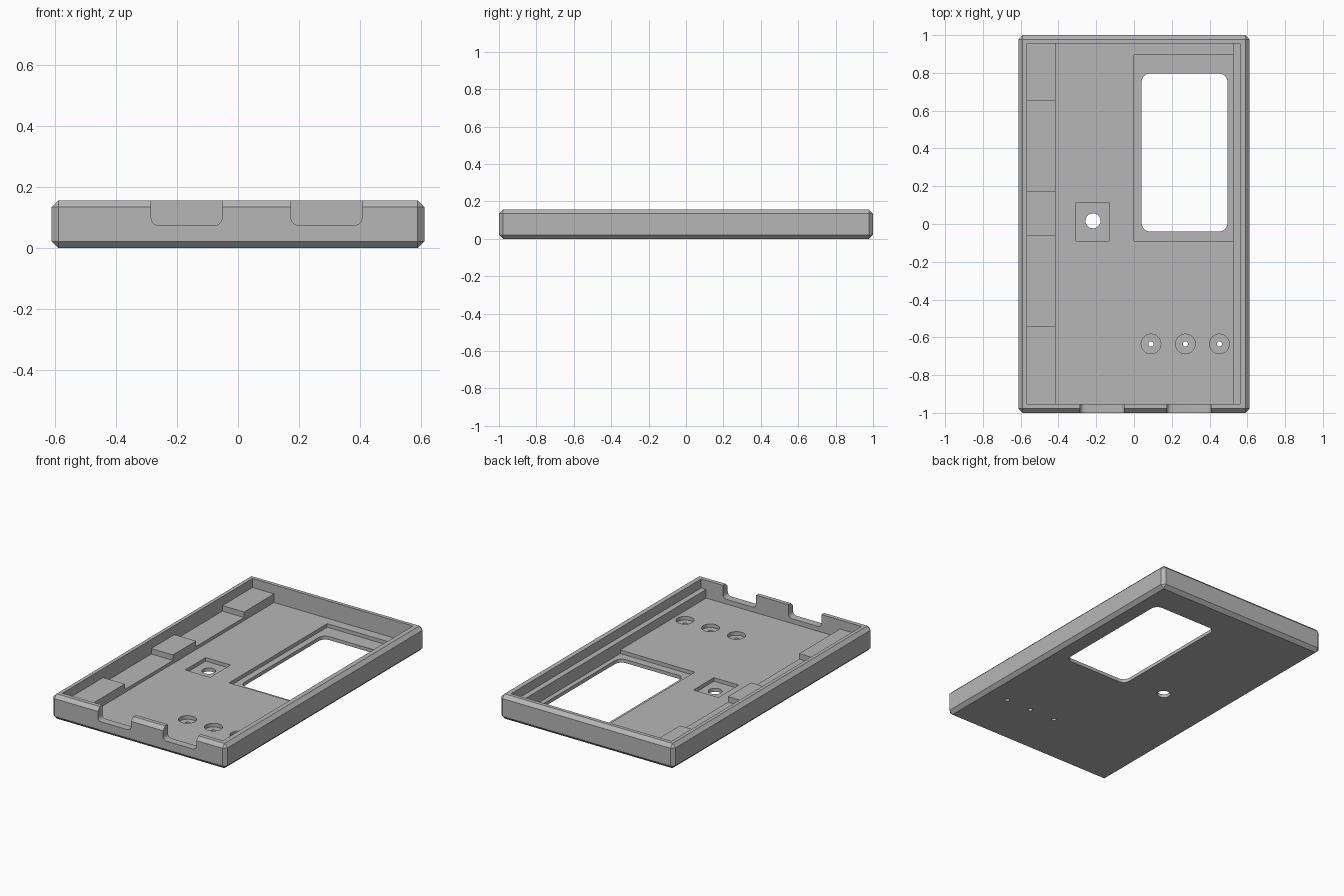
import bpy, bmesh, math
from mathutils import Vector

cube = bpy.data.objects.get("Cube")
if cube:
    bpy.data.objects.remove(cube, do_unlink=True)

grey = bpy.data.materials.new("light grey plastic")
grey.use_nodes = True
GREY = (0.47, 0.47, 0.47, 1)
grey.diffuse_color = GREY
grey.node_tree.nodes["Principled BSDF"].inputs["Base Color"].default_value = GREY


def finish(name, bm):
    mesh = bpy.data.meshes.new(name)
    bmesh.ops.recalc_face_normals(bm, faces=bm.faces)
    bm.to_mesh(mesh)
    bm.free()
    mesh.materials.append(grey)
    obj = bpy.data.objects.new(name, mesh)
    bpy.context.collection.objects.link(obj)
    return obj


def box(name, x, y, z, bevel=0, axis=None, segments=1):
    """Box from ranges; bevels all edges, or only those along one axis."""
    bm = bmesh.new()
    bmesh.ops.create_cube(bm, size=1)
    for v in bm.verts:
        v.co = Vector([(r[0] + r[1]) / 2 + c * (r[1] - r[0])
                       for c, r in zip(v.co, (x, y, z))])
    if bevel:
        edges = [e for e in bm.edges if axis is None
                 or abs((e.verts[0].co - e.verts[1].co).normalized()[axis]) > 0.9]
        bmesh.ops.bevel(bm, geom=edges, offset=bevel, segments=segments,
                        profile=0.5, affect='EDGES')
    return finish(name, bm)


def cylinder(name, x, y, z, radius):
    bm = bmesh.new()
    bmesh.ops.create_cone(bm, cap_ends=True, segments=32, radius1=radius,
                          radius2=radius, depth=z[1] - z[0])
    bmesh.ops.translate(bm, verts=bm.verts, vec=(x, y, (z[0] + z[1]) / 2))
    return finish(name, bm)


def cut(target, cutter):
    """Apply a boolean difference and discard the cutter."""
    mod = target.modifiers.new("cut", 'BOOLEAN')
    mod.operation, mod.solver, mod.object = 'DIFFERENCE', 'EXACT', cutter
    graph = bpy.context.evaluated_depsgraph_get()
    mesh = bpy.data.meshes.new_from_object(target.evaluated_get(graph))
    target.modifiers.clear()
    target.data = mesh
    bpy.data.objects.remove(cutter, do_unlink=True)


FLOOR, SEAT, POCKET, TOP = 0.045, 0.1, 0.022, 0.157
ABOVE = 0.3
THROUGH = (-0.1, ABOVE)

# Chamfered tray with its hollow
shell = box("case_shell", (-0.612, 0.612), (-1, 1), (0, TOP), bevel=0.022)
cut(shell, box("hollow", (-0.567, 0.56), (-0.952, 0.955), (FLOOR, ABOVE)))

# Display pocket and rounded window
cut(shell, box("display_pocket", (0, 0.525), (-0.09, 0.895), (POCKET, ABOVE)))
cut(shell, box("window", (0.04, 0.495), (-0.04, 0.797), THROUGH,
               bevel=0.045, axis=2, segments=6))

# Square button pocket and its round hole
cut(shell, box("button_pocket", (-0.308, -0.133), (-0.09, 0.115), (POCKET, ABOVE)))
cut(shell, cylinder("button_hole", -0.217, 0.017, THROUGH, 0.04))

# Row of three counterbored pin holes
for x in (0.09, 0.272, 0.452):
    cut(shell, cylinder("counterbore", x, -0.635, (POCKET, ABOVE), 0.052))
    cut(shell, cylinder("pin_hole", x, -0.635, THROUGH, 0.014))

# Two connector notches in the front wall
for x in ((-0.285, -0.052), (0.174, 0.407)):
    cut(shell, box("notch", x, (-1.1, -0.9), (0.075, ABOVE),
                   bevel=0.025, axis=1, segments=5))

# Low strip and three support blocks along one wall
box("support_strip", (-0.58, -0.415), (-0.965, 0.965), (0.03, 0.065))
for place, y in (("front", (-0.965, -0.543)), ("middle", (-0.06, 0.172)),
                 ("back", (0.653, 0.965))):
    box(place + "_support_block", (-0.58, -0.415), y, (0.03, SEAT))

# Support rail along the opposite wall
box("support_rail", (0.525, 0.575), (-0.965, 0.965), (0.012, SEAT))

# Smooth only the rounded corners and holes
bpy.ops.object.select_all(action='DESELECT')
shell.select_set(True)
bpy.context.view_layer.objects.active = shell
bpy.ops.object.shade_smooth_by_angle(angle=math.radians(25))
